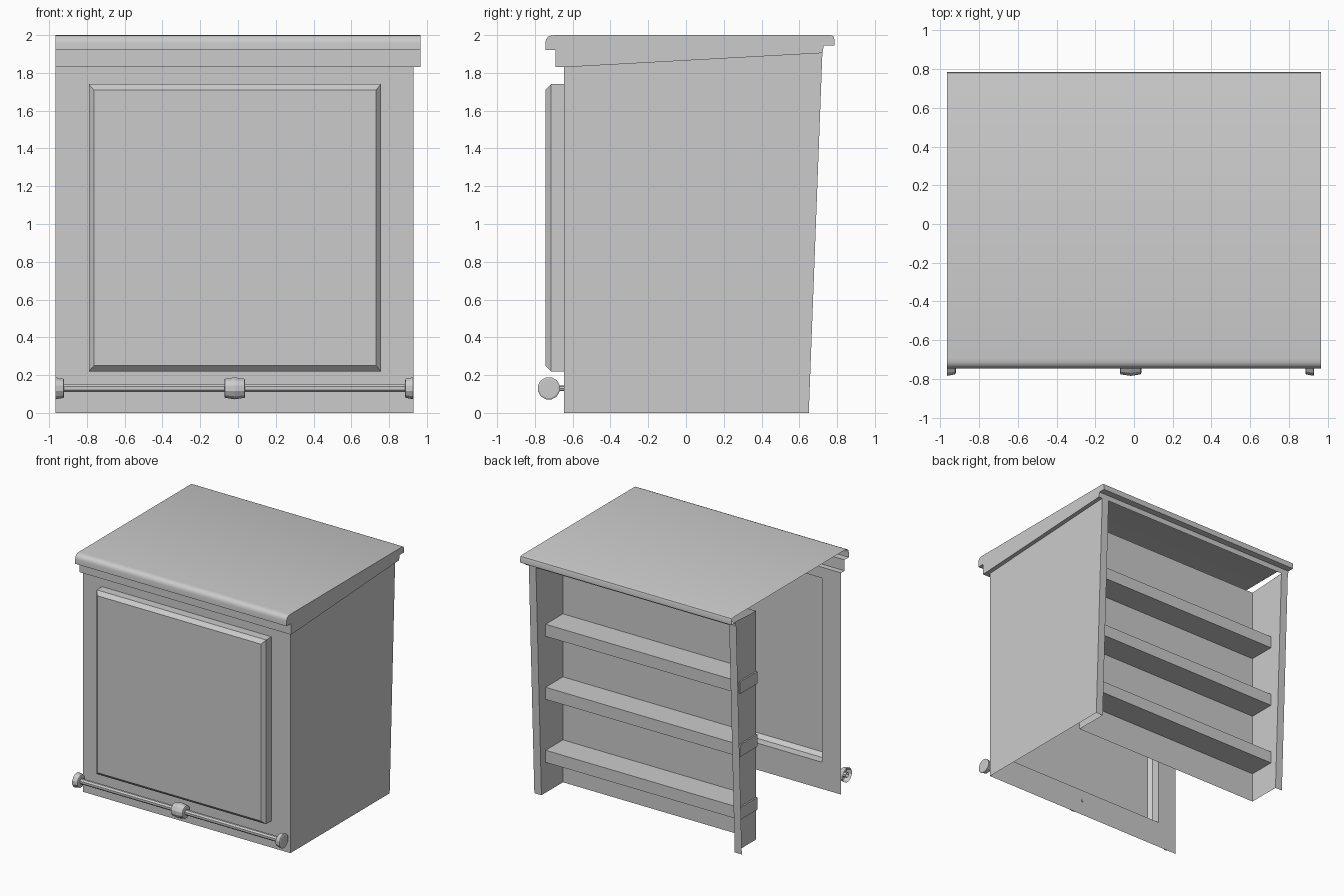
import bpy, bmesh
from math import sin, cos, tau

cube = bpy.data.objects.get("Cube")
if cube:
    bpy.data.objects.remove(cube)

grey = bpy.data.materials.new("plain_grey")
grey.use_nodes = True
grey.diffuse_color = (0.6, 0.6, 0.6, 1)
grey.node_tree.nodes["Principled BSDF"].inputs["Base Color"].default_value = (0.6, 0.6, 0.6, 1)

LEFT, RIGHT, SIDE = -0.965, 0.965, 0.93   # open end, worktop end, side panel
FRONT, RECESS = -0.645, 0.37


def loft(name, rings, closed=True, caps=()):
    """Bridge successive rings of points; cap the listed rings."""
    bm = bmesh.new()
    rows = [[bm.verts.new(p) for p in ring] for ring in rings]
    for a, b in zip(rows, rows[1:]):
        n = len(a)
        for i in range(n if closed else n - 1):
            j = (i + 1) % n
            bm.faces.new((a[i], a[j], b[j], b[i]))
    for i in caps:
        bm.faces.new(rows[i])
    bmesh.ops.recalc_face_normals(bm, faces=bm.faces)
    mesh = bpy.data.meshes.new(name)
    bm.to_mesh(mesh)
    bm.free()
    mesh.materials.append(grey)
    obj = bpy.data.objects.new(name, mesh)
    bpy.context.collection.objects.link(obj)
    return obj


def rect(y, x0, x1, z0, z1):
    return [(x0, y, z0), (x1, y, z0), (x1, y, z1), (x0, y, z1)]


def lathe(name, profile, sides, y, z, caps=()):
    """Turn (x, radius) pairs about an axis parallel to x."""
    rings = [[(x, y + r * cos(tau * (i + 0.5) / sides), z + r * sin(tau * (i + 0.5) / sides))
              for i in range(sides)] for x, r in profile]
    return loft(name, rings, True, caps)


def slope(y):
    return 1.83 + 0.055 * (y - FRONT)


# Carcass: back flanges, shelf recess and side panel in one folded sheet
def plan(back):
    return [(LEFT, back), (-0.9, back), (-0.9, RECESS), (0.865, RECESS),
            (0.865, back), (SIDE, back), (SIDE, FRONT)]


loft("carcass", [[(x, y, 0) for x, y in plan(0.65)],
                 [(x, y, slope(y)) for x, y in plan(0.722)]], closed=False)

# Front frame and hollow raised door
opening = (-0.79, 0.757, 0.22, 1.74)
loft("front_frame", [rect(FRONT, LEFT, SIDE, 0, 1.83), rect(FRONT, *opening)])
loft("door", [rect(FRONT, *opening), rect(-0.715, *opening),
              rect(-0.745, -0.762, 0.73, 0.25, 1.71)], caps=(-1,))

# Shelves in the back recess
for i in range(3):
    top = 0.35 + 0.52 * i
    bounds = (-0.912, 0.865, top - 0.1, top)
    loft(f"shelf_{i + 1}", [rect(RECESS, *bounds), rect(0.595, *bounds)], caps=(-1,))

# Worktop: moulded profile with the right-hand end closed
edge = [(FRONT, 1.83), (-0.69, 1.83), (-0.69, 1.92), (-0.745, 1.92), (-0.745, 1.96),
        (-0.741, 1.978), (-0.73, 1.991), (-0.715, 1.998), (-0.695, 2.0), (0.765, 2.0),
        (0.78, 1.995), (0.785, 1.98), (0.785, 1.945), (0.73, 1.945), (0.722, 1.905)]
worktop = loft("worktop", [[(x, y, z) for y, z in edge] for x in (LEFT, RIGHT)],
               closed=False, caps=(-1,))
for poly in worktop.data.polygons:
    poly.use_smooth = False
ends = (edge[0], edge[-1])
loft("worktop_overhang", [[(x, y, z) for y, z in ends] for x in (SIDE, RIGHT)], closed=False)

# Smooth only the rounded worktop edges
bpy.ops.object.select_all(action="DESELECT")
worktop.select_set(True)
bpy.context.view_layer.objects.active = worktop
bpy.ops.object.shade_smooth_by_angle(angle=0.6)

# Towel rail with barrel mounts, and half barrels at both ends
Y, Z, MID = -0.726, 0.13, -0.0175
lathe("rail", [(LEFT, 0.022), (SIDE, 0.022)], 8, Y, Z)
lathe("rail_middle_mount", [(MID - 0.055, 0.045), (MID - 0.052, 0.052), (MID, 0.06),
                            (MID + 0.052, 0.052), (MID + 0.055, 0.045)], 12, Y, Z, (0, -1))
lathe("rail_right_mount", [(LEFT, 0.06), (LEFT + 0.042, 0.052), (LEFT + 0.045, 0.045)],
      12, Y, Z, (-1,))
lathe("rail_left_mount", [(SIDE, 0.052), (SIDE - 0.004, 0.06), (SIDE - 0.042, 0.052),
                          (SIDE - 0.045, 0.045)], 12, Y, Z, (0, -1))

# Short stem holding the rail to the frame
loft("rail_stem", [[(MID + 0.015 * cos(tau * i / 8), y, Z + 0.015 * sin(tau * i / 8))
                    for i in range(8)] for y in (FRONT + 0.005, Y)], caps=(0,))
